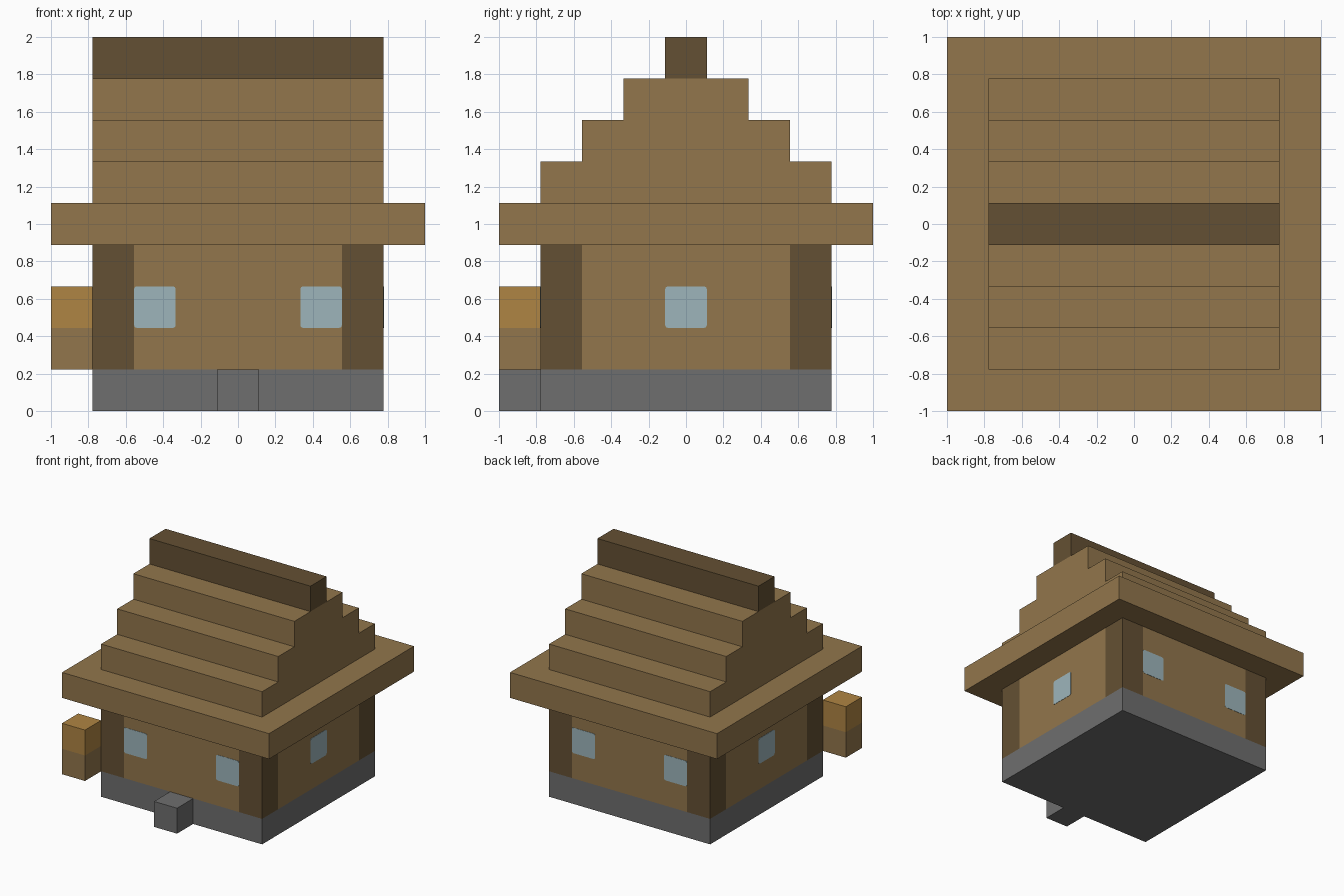
import bpy
import bmesh
from math import pi
from mathutils import Matrix, Vector

if "Cube" in bpy.data.objects:
    bpy.data.objects.remove(bpy.data.objects["Cube"])

U = 2 / 9  # one block


def material(name, hex_code):
    srgb = [int(hex_code[i:i + 2], 16) / 255 for i in (0, 2, 4)]
    linear = [((c + 0.055) / 1.055) ** 2.4 for c in srgb] + [1]
    mat = bpy.data.materials.new(name)
    mat.use_nodes = True
    mat.diffuse_color = linear
    bsdf = mat.node_tree.nodes["Principled BSDF"]
    bsdf.inputs["Base Color"].default_value = linear
    bsdf.inputs["Roughness"].default_value = 0.9
    return mat


plank = material("plank brown", "92764C")
log = material("dark log brown", "645033")
stone = material("stone grey", "6E6E6E")
glass = material("pale blue glass", "9DB5BB")
amber = material("lantern amber", "AF8543")


def finish(name, bm, *mats):
    bmesh.ops.recalc_face_normals(bm, faces=bm.faces)
    mesh = bpy.data.meshes.new(name)
    bm.to_mesh(mesh)
    bm.free()
    for mat in mats:
        mesh.materials.append(mat)
    obj = bpy.data.objects.new(name, mesh)
    bpy.context.collection.objects.link(obj)
    return obj


def box_mesh(low, high):
    """Box between two corners, measured in blocks."""
    low, high = Vector(low) * U, Vector(high) * U
    bm = bmesh.new()
    bmesh.ops.create_cube(bm, size=1, matrix=Matrix.Translation((low + high) / 2)
                          @ Matrix.Diagonal((*(high - low), 1)))
    return bm


def box(name, low, high, mat):
    return finish(name, box_mesh(low, high), mat)


# Stone base and doorstep
box("stone_base", (-3.5, -3.5, 0), (3.5, 3.5, 1), stone)
box("doorstep", (-0.5, -4.5, 0), (0.5, -3.5, 1), stone)

# Walls with dark log corners cut into the same surface
bm = box_mesh((-3.5, -3.5, 1), (3.5, 3.5, 4))
for axis in (Vector((1, 0, 0)), Vector((0, 1, 0))):
    for side in (-1, 1):
        bmesh.ops.bisect_plane(bm, geom=bm.verts[:] + bm.edges[:] + bm.faces[:],
                               plane_co=axis * side * 2.5 * U, plane_no=axis)
for face in bm.faces:
    center = face.calc_center_median()
    if min(abs(center.x), abs(center.y)) > 2.5 * U:
        face.material_index = 1
finish("walls", bm, plank, log)


# Windows: thin panes with slightly rounded corners
def window(name, offset, angle):
    bm = box_mesh((offset - 0.5, -3.51, 2), (offset + 0.5, -3.49, 3))
    corners = [e for e in bm.edges
               if abs((e.verts[0].co - e.verts[1].co).y) > 0.001]
    bmesh.ops.bevel(bm, geom=corners, offset=0.014, segments=2,
                    profile=0.5, affect='EDGES')
    bm.transform(Matrix.Rotation(angle, 4, 'Z'))
    finish(name, bm, glass)


for wall, angle in (("front", 0), ("back", pi)):
    window(wall + "_window_a", -2, angle)
    window(wall + "_window_b", 2, angle)
window("left_window", 0, pi / 2)
window("right_window", 0, -pi / 2)

# Lantern on its post
box("lantern_post", (-4.5, -4.5, 1), (-3.5, -3.5, 2), plank)
box("lantern", (-4.5, -4.5, 2), (-3.5, -3.5, 3), amber)

# Eaves slab, stepped roof and ridge beam
box("roof_eaves", (-4.5, -4.5, 4), (4.5, 4.5, 5), plank)

half = []
for step in range(3):
    half += [(3.5 - step, 5 + step), (3.5 - step, 6 + step)]
profile = half + [(-y, z) for y, z in reversed(half)]
bm = bmesh.new()
gable = bm.faces.new([bm.verts.new((-3.5 * U, y * U, z * U)) for y, z in profile])
extruded = bmesh.ops.extrude_face_region(bm, geom=[gable], use_keep_orig=True)
bmesh.ops.translate(bm, vec=(7 * U, 0, 0),
                    verts=[g for g in extruded["geom"]
                           if isinstance(g, bmesh.types.BMVert)])
# The steps are one block high and one block deep on each slope
finish("stepped_roof", bm, plank)

box("ridge_beam", (-3.5, -0.5, 8), (3.5, 0.5, 9), log)
